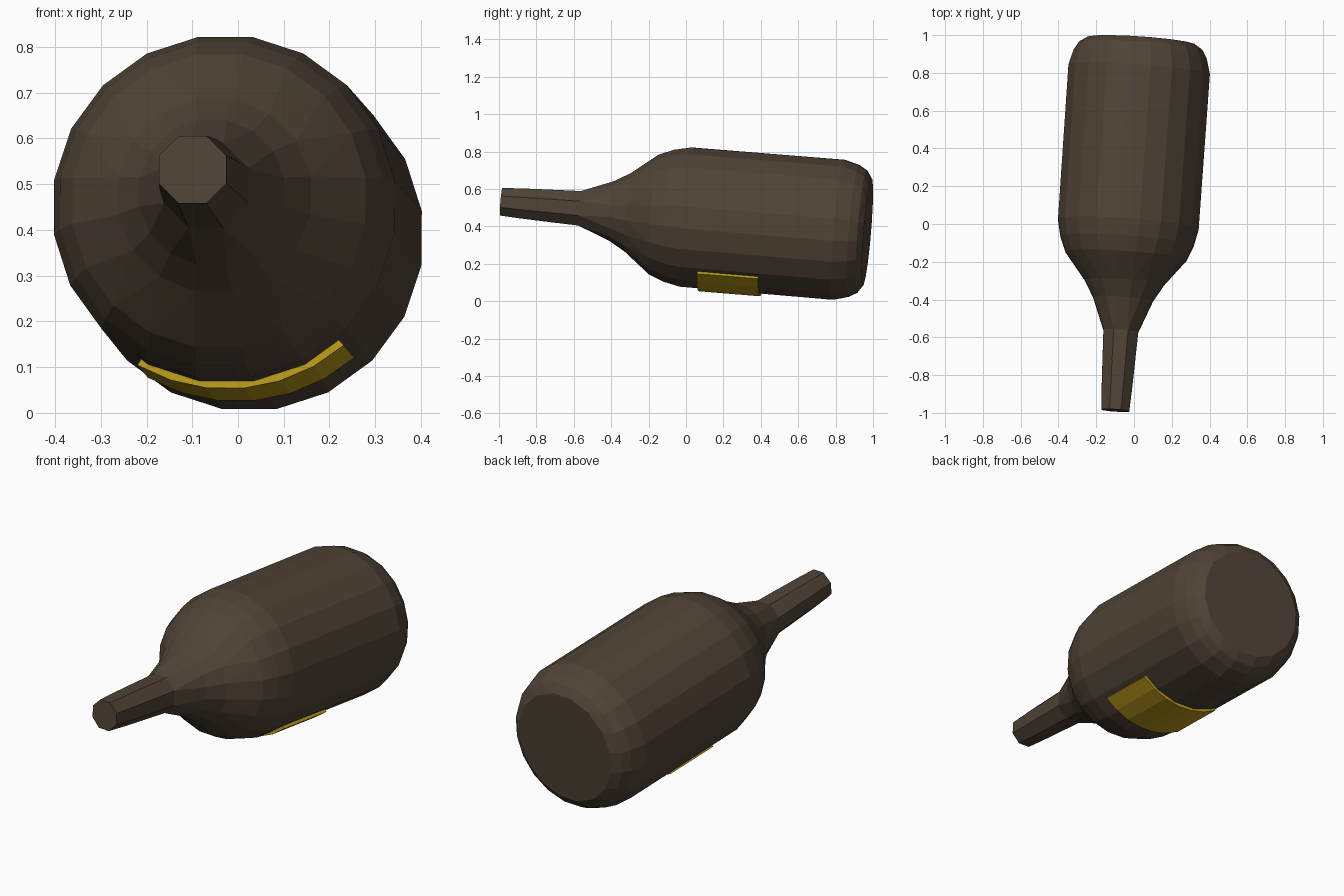
import bpy, bmesh
from math import sin, cos, pi, radians
from mathutils import Vector

if "Cube" in bpy.data.objects:
    bpy.data.objects.remove(bpy.data.objects["Cube"])

# Shared tilted bottle axis: local +Y runs from neck to base
AXIS = Vector((0.07, 1.0, -0.083)).to_track_quat('Y', 'Z')
ORIGIN = Vector((-0.03, 0.0, 0.45))


def polar(r, t, a):
    """Point at radius r, distance t along the axis, angle a from straight down."""
    return ORIGIN + AXIS @ Vector((r * sin(a), t, -r * cos(a)))


def material(name, rgb):
    m = bpy.data.materials.new(name)
    m.diffuse_color = (*rgb, 1.0)
    m.use_nodes = True
    m.node_tree.nodes["Principled BSDF"].inputs["Base Color"].default_value = m.diffuse_color
    return m


def finish(bm, name, mat):
    bmesh.ops.recalc_face_normals(bm, faces=bm.faces)
    me = bpy.data.meshes.new(name)
    bm.to_mesh(me)
    bm.free()
    me.materials.append(mat)
    ob = bpy.data.objects.new(name, me)
    bpy.context.collection.objects.link(ob)
    return ob


def stitch(bm, a, b):
    """Join two closed rings; quads for equal counts, triangles otherwise."""
    n, m = len(a), len(b)
    if n == m:
        for i in range(n):
            j = (i + 1) % n
            bm.faces.new((a[i], a[j], b[j], b[i]))
        return
    i = j = 0
    while i < n or j < m:
        if j >= m or (i < n and (i + 1) / n <= (j + 1) / m):
            bm.faces.new((a[i % n], a[(i + 1) % n], b[j % m]))
            i += 1
        else:
            bm.faces.new((a[i % n], b[(j + 1) % m], b[j % m]))
            j += 1


# Bottle: neck, shoulder, body and rounded base (position, radius, sides)
PROFILE = [
    (-0.993, 0.080, 8), (-0.88, 0.087, 8), (-0.72, 0.094, 8), (-0.57, 0.100, 8),
    (-0.40, 0.162, 16), (-0.31, 0.215, 16), (-0.17, 0.325, 20), (-0.09, 0.358, 20),
    (0.0, 0.378, 20), (0.82, 0.380, 20), (0.90, 0.358, 20), (0.945, 0.332, 20),
    (0.975, 0.288, 16),
]
bm = bmesh.new()
rings = [[bm.verts.new(polar(r, t, 2 * pi * (k + 0.5) / n)) for k in range(n)]
         for t, r, n in PROFILE]
for a, b in zip(rings, rings[1:]):
    stitch(bm, a, b)
bm.faces.new(rings[0])
bm.faces.new(rings[-1])
finish(bm, "bottle", material("dark_brown_glass", (0.08, 0.057, 0.037)))

# Label: thin curved plate wrapped around the underside
STEPS = 6
bm = bmesh.new()
loops = []
for k in range(STEPS + 1):
    ang = radians(-30 + 71 * k / STEPS)
    loops.append([bm.verts.new(polar(r, t, ang))
                  for r, t in ((0.366, 0.10), (0.391, 0.10), (0.391, 0.43), (0.366, 0.43))])
for a, b in zip(loops, loops[1:]):
    stitch(bm, a, b)
bm.faces.new(loops[0])
bm.faces.new(loops[-1])
finish(bm, "label", material("yellow_label", (0.50, 0.33, 0.01)))
